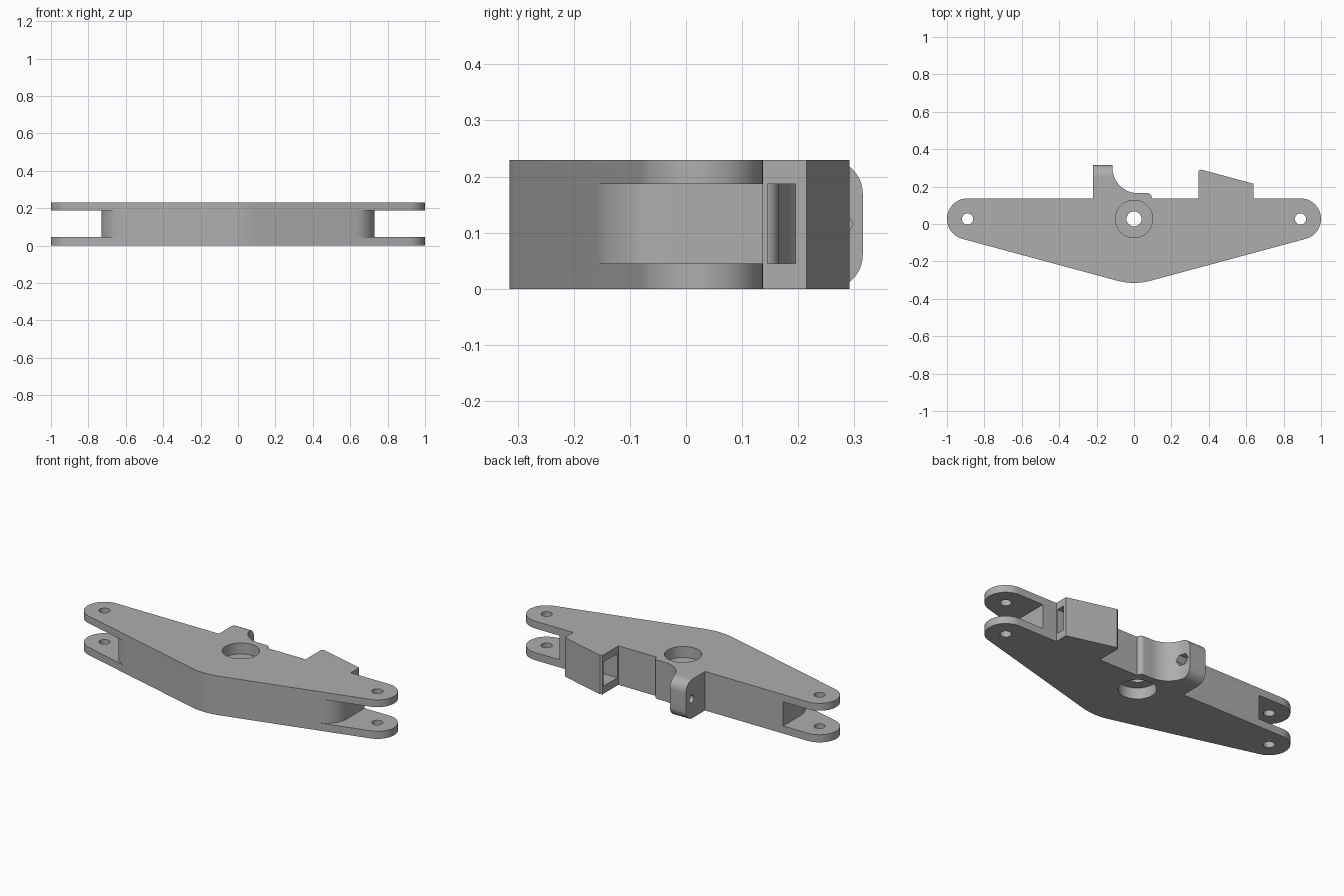
import bpy
import bmesh
from math import asin, cos, sin, pi, radians

if "Cube" in bpy.data.objects:
    bpy.data.objects.remove(bpy.data.objects["Cube"])

metal = bpy.data.materials.new("plain grey")
metal.use_nodes = True
grey = (0.42, 0.42, 0.42, 1)
metal.diffuse_color = grey
metal.node_tree.nodes["Principled BSDF"].inputs["Base Color"].default_value = grey

HEIGHT = 0.23
SLOT_LOW, SLOT_TOP = 0.045, 0.187
PIVOT_Y, BIG_R = 0.027, 0.342
END_X, END_R = 0.89, 0.11
BACK_Y = PIVOT_Y + END_R
tilt = asin((BIG_R - END_R) / END_X)      # slope of the front edges


def arc(cx, cy, r, start, end, steps=16):
    return [(cx + r * cos(start + (end - start) * i / steps),
             cy + r * sin(start + (end - start) * i / steps)) for i in range(steps + 1)]


def circle(cx, cy, r, sides=48):
    return arc(cx, cy, r, 0, 2 * pi, sides)[:-1]


def prism(name, points, low, high, axis="z"):
    """Extrude a flat profile along z, or a (y, z) profile along x."""
    def place(u, v, w):
        return (u, v, w) if axis == "z" else (w, u, v)
    bm = bmesh.new()
    rings = [[bm.verts.new(place(u, v, w)) for u, v in points] for w in (low, high)]
    bm.faces.new(rings[0])
    bm.faces.new(rings[1])
    n = len(points)
    for i in range(n):
        j = (i + 1) % n
        bm.faces.new((rings[0][i], rings[0][j], rings[1][j], rings[1][i]))
    bmesh.ops.recalc_face_normals(bm, faces=bm.faces)
    mesh = bpy.data.meshes.new(name)
    bm.to_mesh(mesh)
    bm.free()
    mesh.materials.append(metal)
    obj = bpy.data.objects.new(name, mesh)
    bpy.context.collection.objects.link(obj)
    return obj


def select(obj):
    bpy.ops.object.select_all(action="DESELECT")
    obj.select_set(True)
    bpy.context.view_layer.objects.active = obj


def combine(obj, cutter, operation="DIFFERENCE"):
    mod = obj.modifiers.new("cut", "BOOLEAN")
    mod.operation = operation
    mod.solver = "EXACT"
    mod.object = cutter
    cutter.hide_render = True
    select(obj)
    bpy.ops.object.modifier_apply(modifier=mod.name)
    bpy.data.objects.remove(cutter)


# Main lever body: round ends, straight back, tapered front
outline = (arc(END_X, PIVOT_Y, END_R, -pi / 2 + tilt, pi / 2, 24)
           + arc(-END_X, PIVOT_Y, END_R, pi / 2, 3 * pi / 2 - tilt, 24)
           + arc(0, PIVOT_Y, BIG_R, -pi / 2 - tilt, -pi / 2 + tilt, 10))
body = prism("lever_body", outline, 0, HEIGHT)

# Fork slots and pin holes at both ends
fork = ([(1.2, 0.3), (0.73, 0.3)]
        + arc(0.595, -0.026, 0.1355, 0, -pi / 2 + tilt, 14)
        + [(0.66, -0.26), (1.2, -0.26)])
for side in (1, -1):
    combine(body, prism("slot_cutter", [(side * x, y) for x, y in fork], SLOT_LOW, SLOT_TOP))
    combine(body, prism("pin_cutter", circle(side * END_X, PIVOT_Y, 0.03, 32), -0.1, 0.4))

# Pivot hole with a wide recess on each face
combine(body, prism("pivot_cutter", circle(0, PIVOT_Y, 0.04), -0.1, 0.4))
for low, high in ((-0.1, 0.065), (HEIGHT - 0.065, 0.4)):
    combine(body, prism("recess_cutter", circle(0, PIVOT_Y, 0.1), low, high))

# Hooked lug on the back, with rounded upper and lower corners
lug = prism("hooked_lug",
            [(-0.22, BACK_Y), (-0.22, 0.315), (-0.115, 0.315)]
            + arc(0.02, 0.3, 0.135, pi, 3 * pi / 2, 16)
            + arc(0.07, 0.14, 0.025, pi / 2, 0, 6) + [(0.095, BACK_Y)], 0, HEIGHT)
rounding = ([(0.1, -0.01), (0.255, -0.01)]
            + arc(0.255, 0.06, 0.06, -pi / 2, 0, 12)
            + arc(0.255, HEIGHT - 0.06, 0.06, 0, pi / 2, 12)
            + [(0.255, HEIGHT + 0.01), (0.1, HEIGHT + 0.01)])
combine(lug, prism("rounding_cutter", rounding, -0.4, 0.3, "x"), "INTERSECT")

# Screw hole through the lug with a six-sided nut pocket
combine(lug, prism("screw_cutter", circle(0.262, HEIGHT / 2, 0.022, 24), -0.4, 0.2, "x"))
combine(lug, prism("nut_cutter", circle(0.262, HEIGHT / 2, 0.036, 6), -0.15, 0.2, "x"))

# Wedge-shaped box on the back with a tapered tunnel through it
box = prism("wedge_box", [(0.345, BACK_Y), (0.64, BACK_Y), (0.64, 0.215),
                          (0.358, 0.291), (0.345, 0.284)], 0, HEIGHT)
combine(box, prism("tunnel_cutter", [(0.3, 0.145), (0.7, 0.145), (0.7, 0.179), (0.3, 0.286)],
                   SLOT_LOW, SLOT_TOP))

for part in (body, lug, box):
    select(part)
    bpy.ops.object.shade_smooth_by_angle(angle=radians(25))
